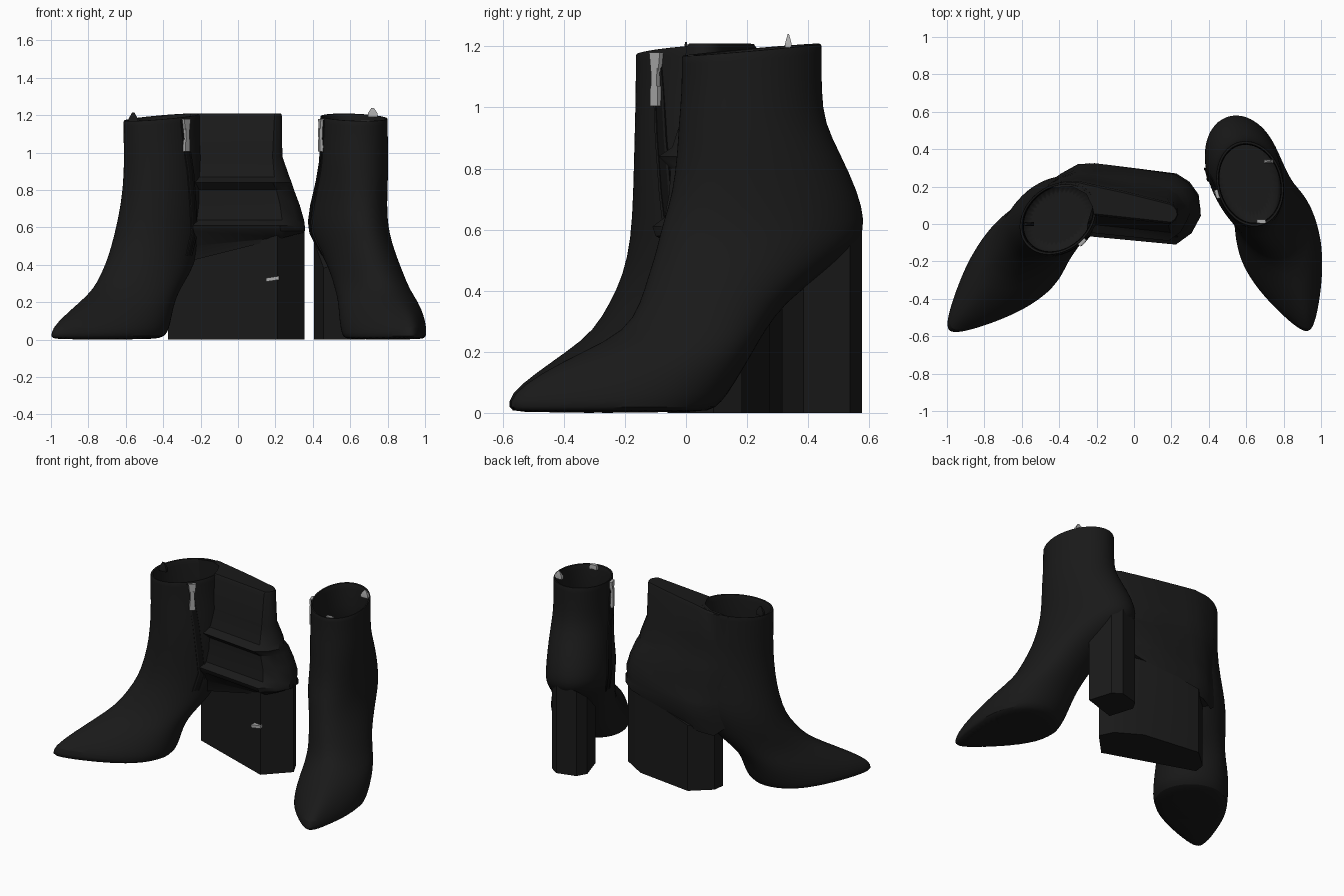
import bpy, bmesh, math
from mathutils import Vector

if "Cube" in bpy.data.objects:
    bpy.data.objects.remove(bpy.data.objects["Cube"])


def material(name, rgb):
    m = bpy.data.materials.new(name)
    m.diffuse_color = (*rgb, 1)
    m.use_nodes = True
    m.node_tree.nodes["Principled BSDF"].inputs["Base Color"].default_value = m.diffuse_color
    return m


LEATHER = material("black leather", (0.010, 0.010, 0.010))
SEAM = material("dark seam", (0.005, 0.005, 0.005))
METAL = material("silver metal", (0.42, 0.42, 0.42))


def loft(name, rings, mat, angle=40, subdiv=0):
    """Skin a list of equal-length rings and cap both ends."""
    bm = bmesh.new()
    rows = [[bm.verts.new(p) for p in r] for r in rings]
    n = len(rows[0])
    for a, b in zip(rows, rows[1:]):
        for i in range(n):
            j = (i + 1) % n
            bm.faces.new((a[i], a[j], b[j], b[i]))
    bm.faces.new(rows[0][::-1])
    bm.faces.new(rows[-1])
    bmesh.ops.recalc_face_normals(bm, faces=bm.faces)
    me = bpy.data.meshes.new(name)
    bm.to_mesh(me)
    bm.free()
    me.materials.append(mat)
    me.shade_smooth()
    me.set_sharp_from_angle(angle=math.radians(angle))
    ob = bpy.data.objects.new(name, me)
    bpy.context.collection.objects.link(ob)
    if subdiv:
        ob.modifiers.new("smooth", 'SUBSURF').levels = subdiv
        ob.modifiers["smooth"].render_levels = subdiv
    return ob


def slice_point(s, a, scale=1.0, z=None, tilt=0.0):
    """Point on an egg-shaped section: front tip, back tip, half width, toe taper."""
    h, fx, fy, bx, by, w, p = s
    f, b = Vector((fx, fy)), Vector((bx, by))
    c, half = (f + b) / 2, (f - b) / 2
    d = half.normalized()
    side = Vector((-d.y, d.x))
    q = c + scale * (half * math.cos(a) + side * w * math.sin(a) * (1 - p * math.cos(a)))
    return Vector((q.x, q.y, (h if z is None else z) - tilt * math.cos(a)))


def boot(name, slices, zip_turn):
    n = 40
    angles = [2 * math.pi * i / n for i in range(n)]
    top = slices[-1]
    rings = [[slice_point(s, a) for a in angles] for s in slices[:-1]]
    # rim and hollow inside of the shaft
    for k, z, t in ((1, 1.18, .02), (1, 1.19, .02), (.93, 1.19, .02), (.92, 1.17, .02)):
        rings.append([slice_point(top, a, k, z, t) for a in angles])
    for s in reversed([s for s in slices if .7 < s[0] < 1.1]):
        rings.append([slice_point(s, a, .9) for a in angles])
    rings.append([slice_point(s, a, .84, .7) for a in angles])
    loft(name + "_upper", rings, LEATHER, subdiv=1)

    # side zip: tape and two raised edges, swinging back towards the arch
    def zip_angle(z):
        return math.pi / 2 * (zip_turn + math.copysign(.33 * (1.19 - z), zip_turn))
    run = [s for s in slices if s[0] > .4]
    for label, da, wid, k, m in (("zip_tape", 0, .07, 1.012, SEAM),
                                 ("zip_edge_front", -.085, .02, 1.028, LEATHER),
                                 ("zip_edge_back", .085, .02, 1.028, LEATHER)):
        loft(f"{name}_{label}", [[slice_point(s, zip_angle(s[0]) + da + e, kk, min(s[0], 1.175))
                                  for e, kk in ((-wid, .99), (-wid, k), (wid, k), (wid, .99))]
                                 for s in run], m)
    # zip pull: slider, neck and tab hanging down the outside
    base = slice_point(top, zip_angle(1.1), 1.0, 0)
    out = (base - slice_point(top, 0, 0, 0)).normalized()
    tang = Vector((-out.y, out.x, 0))
    for label, z0, z1, w0, w1, o in (("zip_slider", 1.12, 1.18, .017, .024, .006),
                                     ("zip_neck", 1.06, 1.13, .012, .014, .009),
                                     ("zip_tab", 1.005, 1.07, .018, .016, .009)):
        loft(f"{name}_{label}", [[base + out * (o + dy) + tang * dx * w + Vector((0, 0, z))
                                  for dx, dy in ((-1, -.012), (1, -.012), (1, .01), (-1, .01))]
                                 for z, w in ((z0, w0), (z1, w1))], METAL)


def heel(name, plan, top):
    loft(name, [[(x, y, 0) for x, y in plan],
                [(x, y, top(x, y)) for x, y in plan]], LEATHER, angle=25)


# right boot: height, front tip xy, back tip xy, half width, toe taper
boot("right_boot", [
    (0, .932, -.56, .71, .045, .18, .5), (.015, .932, -.575, .707, .085, .196, .5),
    (.06, .932, -.572, .70, .125, .202, .5), (.13, .915, -.475, .69, .165, .202, .48),
    (.20, .876, -.335, .68, .205, .197, .4), (.27, .812, -.19, .655, .245, .192, .25),
    (.36, .768, -.145, .625, .315, .188, .15), (.45, .735, -.12, .58, .435, .188, .12),
    (.51, .72, -.10, .54, .51, .193, .13), (.57, .705, -.085, .51, .57, .198, .13),
    (.63, .695, -.07, .50, .58, .198, .13), (.72, .687, -.04, .51, .56, .193, .1),
    (.85, .685, -.025, .54, .50, .185, .05), (.95, .68, -.02, .558, .45, .18, 0),
    (1.05, .68, -.01, .56, .44, .177, 0), (1.19, .68, -.01, .56, .44, .177, 0)], -.95)

# left boot front part
boot("left_boot", [
    (0, -.985, -.56, -.50, -.08, .18, .5), (.015, -.99, -.57, -.455, -.04, .2, .5),
    (.06, -.985, -.57, -.435, -.02, .208, .5), (.13, -.915, -.48, -.425, .0, .208, .48),
    (.20, -.83, -.37, -.405, .02, .205, .4), (.27, -.75, -.255, -.36, .05, .20, .25),
    (.36, -.70, -.19, -.29, .12, .20, .1), (.45, -.66, -.135, -.25, .16, .20, 0),
    (.57, -.625, -.115, -.22, .20, .20, 0), (.72, -.592, -.11, -.22, .18, .19, 0),
    (.90, -.577, -.11, -.22, .17, .18, 0), (1.05, -.58, -.11, -.235, .17, .175, 0),
    (1.19, -.58, -.11, -.235, .17, .175, 0)], 1.03)


def left_sole(x):
    return .45 if x < -.42 else .39 + (x + .38) * .25


# left boot long back part, with folds across its front
rings = []
for i, (z, E, B, F, R) in enumerate((
        (.38, .35, .27, -.04, .30), (.50, .355, .27, -.05, .325), (.58, .357, .27, -.10, .325),
        (.61, .357, .27, -.11, .32), (.64, .353, .265, -.07, .31), (.72, .33, .245, -.055, .295),
        (.80, .30, .22, -.05, .28), (.84, .287, .20, -.09, .27), (.87, .275, .185, -.045, .26),
        (.98, .237, .14, -.01, .235), (1.195, .235, .115, 0, .22), (1.21, .23, .105, .01, .21))):
    d, t = B - F, (R - .21) / .115
    plan = [(-.222, .09), (-.255, .16), (-.33, .2), (-.42, .195),
            (-.46, .20 + .02 * t), (-.39, .22 + .05 * t), (-.30, .222 + .098 * t),
            (-.21, .2 + .125 * t), (-.05, (R + B) / 2 + .008), (E - .4 * d, B),
            (E - .18 * d, B - .14 * d), (E - .03 * d, B - .35 * d), (E, B - .6 * d),
            (E - .13 * d, F + .16 * d), (E - .35 * d, F),
            (-.215 - .035 * (z < .95), F + .045)]
    rings.append([(x, y, max(min(z, 1.21 + min(0, x + .23) * .11 + .0005 * i),
                             left_sole(x) + .003 * i)) for x, y in plan])
loft("left_boot_back", rings, LEATHER, angle=35)

# heels
heel("left_heel", [(-.375, .14), (-.365, .215), (-.24, .325), (.15, .275), (.31, .18),
                   (.355, .09), (.21, -.06)], lambda x, y: .41 + (x + .38) * .25)
axis = Vector((.30, -.954))
side = Vector((.954, .30))
plan = [Vector((.538, .445)) + axis * u + side * v for u, v in
        ((.10, -.115), (.10, .115), (-.06, .115), (-.115, .07), (-.12, -.06), (-.07, -.115))]
heel("right_heel", plan, lambda x, y: min(.6, .37 + max(0, y - .3) * .85))

# metal plate on the left heel, and small tips on the rims
loft("heel_plate", [[(x, y, z + (x - .15) * .15) for x, z in
                     ((.15, .31), (.22, .31), (.22, .33), (.15, .33))]
                    for y in (-.075, -.03)], METAL)
for name, x, y, z, h, r, m in (("right_zip_stop", .68, .015, 1.172, .03, .022, METAL),
                               ("right_rim_tip", .72, .335, 1.24, .05, .006, METAL),
                               ("left_rim_tip", -.56, .0, 1.215, .06, .006, LEATHER)):
    loft(name, [[(x + dx * s, y + dy * s, k) for dx, dy in ((-1, -.4), (1, -.4), (1, .4), (-1, .4))]
                for k, s in ((z - h, .026), (z - h * .6, .026), (z, r))], m)
